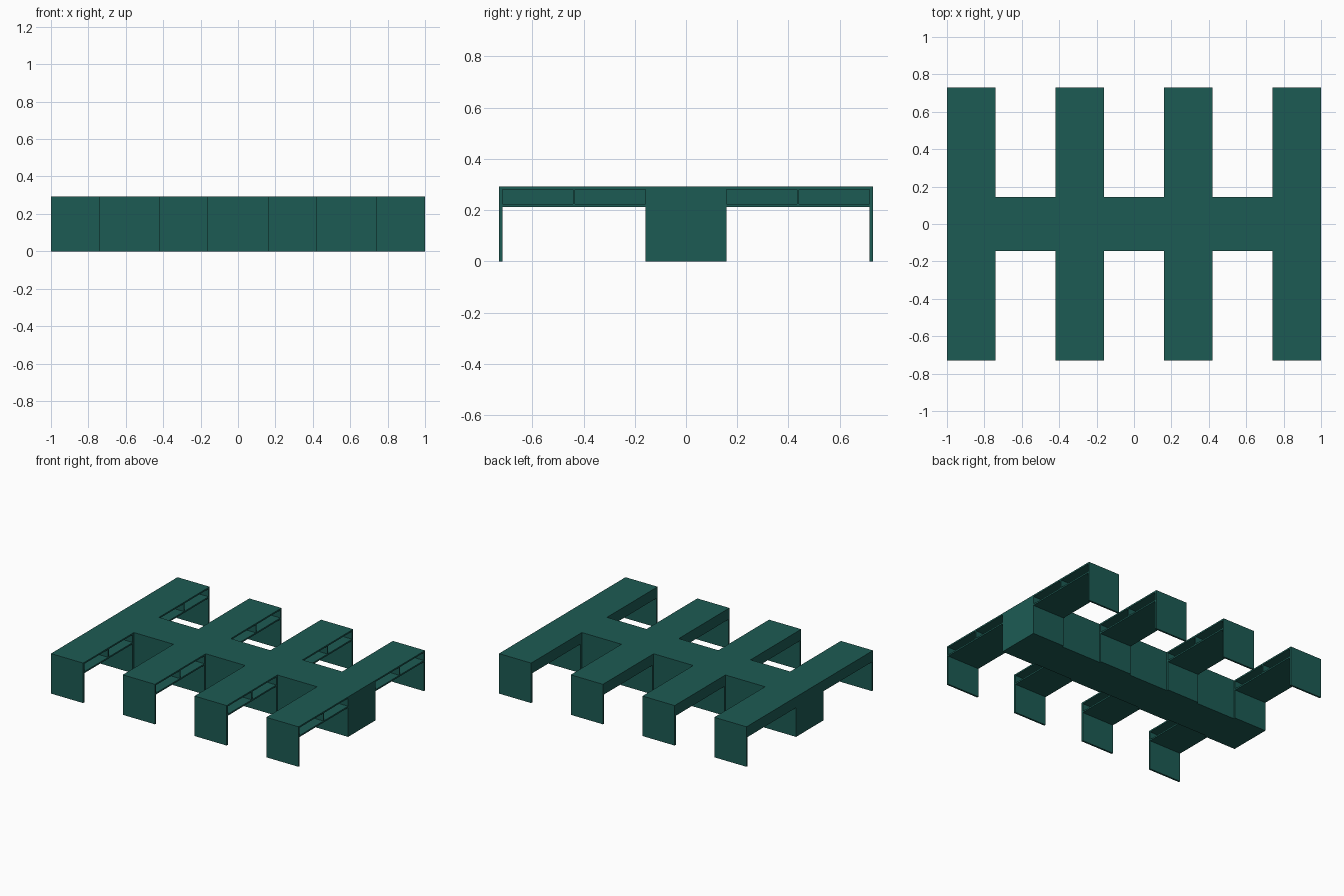
import bpy
import bmesh
from mathutils import Matrix, Vector

if "Cube" in bpy.data.objects:
    bpy.data.objects.remove(bpy.data.objects["Cube"])

H = 0.292            # overall height
T = 0.013            # panel thickness
SPINE = 0.145        # half depth of the central cabinet
REACH = 0.73         # desk end
WIDTH = 0.26         # desk width
SHELF = 0.213        # underside of the cubby

mat = bpy.data.materials.new("dark_teal")
mat.diffuse_color = (0.012, 0.105, 0.088, 1)
mat.use_nodes = True
mat.node_tree.nodes["Principled BSDF"].inputs["Base Color"].default_value = mat.diffuse_color


def add_box(bm, x, y, z):
    lo, hi = Vector((x[0], y[0], z[0])), Vector((x[1], y[1], z[1]))
    bmesh.ops.create_cube(bm, size=1, matrix=Matrix.Translation((lo + hi) / 2)
                          @ Matrix.Diagonal((*(hi - lo), 1)))


def make(name, boxes):
    bm = bmesh.new()
    for b in boxes:
        add_box(bm, *b)
    mesh = bpy.data.meshes.new(name)
    bm.to_mesh(mesh)
    bm.free()
    mesh.materials.append(mat)
    obj = bpy.data.objects.new(name, mesh)
    bpy.context.collection.objects.link(obj)
    return obj


# central cabinet running the full length
make("central_spine", [((-1, 1), (-SPINE, SPINE), (0, H))])

inner, outer = SPINE + T, REACH - T
mid = (inner + outer) / 2
half = WIDTH / 2
board = 0.011
for i in range(4):
    cx = -1 + half + i * (2 - WIDTH) / 3
    x0, x1 = cx - half, cx + half
    parts = {
        "desk_top": [((x0, x1), (SPINE, REACH), (H - board, H))],
        "desk_legs": [((x0, x1), (SPINE, inner), (0, H - board)),
                      ((x0, x1), (outer, REACH), (0, H - board))],
        # cubby: floor, closed back on -x, central divider, open on +x
        "desk_cubby": [((x0, x1), (inner, outer), (SHELF, SHELF + board)),
                       ((x0, x0 + T), (inner, outer), (SHELF + board, H - board)),
                       ((x0 + T, x1), (mid - 0.004, mid + 0.004),
                        (SHELF + board, H - board))],
    }
    for name, boxes in parts.items():
        obj = make(f"{name}_{i + 1}", boxes)
        # matching desk on the other side of the spine
        m = obj.modifiers.new("mirror", 'MIRROR')
        m.use_axis = (False, True, False)
        m.use_mirror_merge = False
